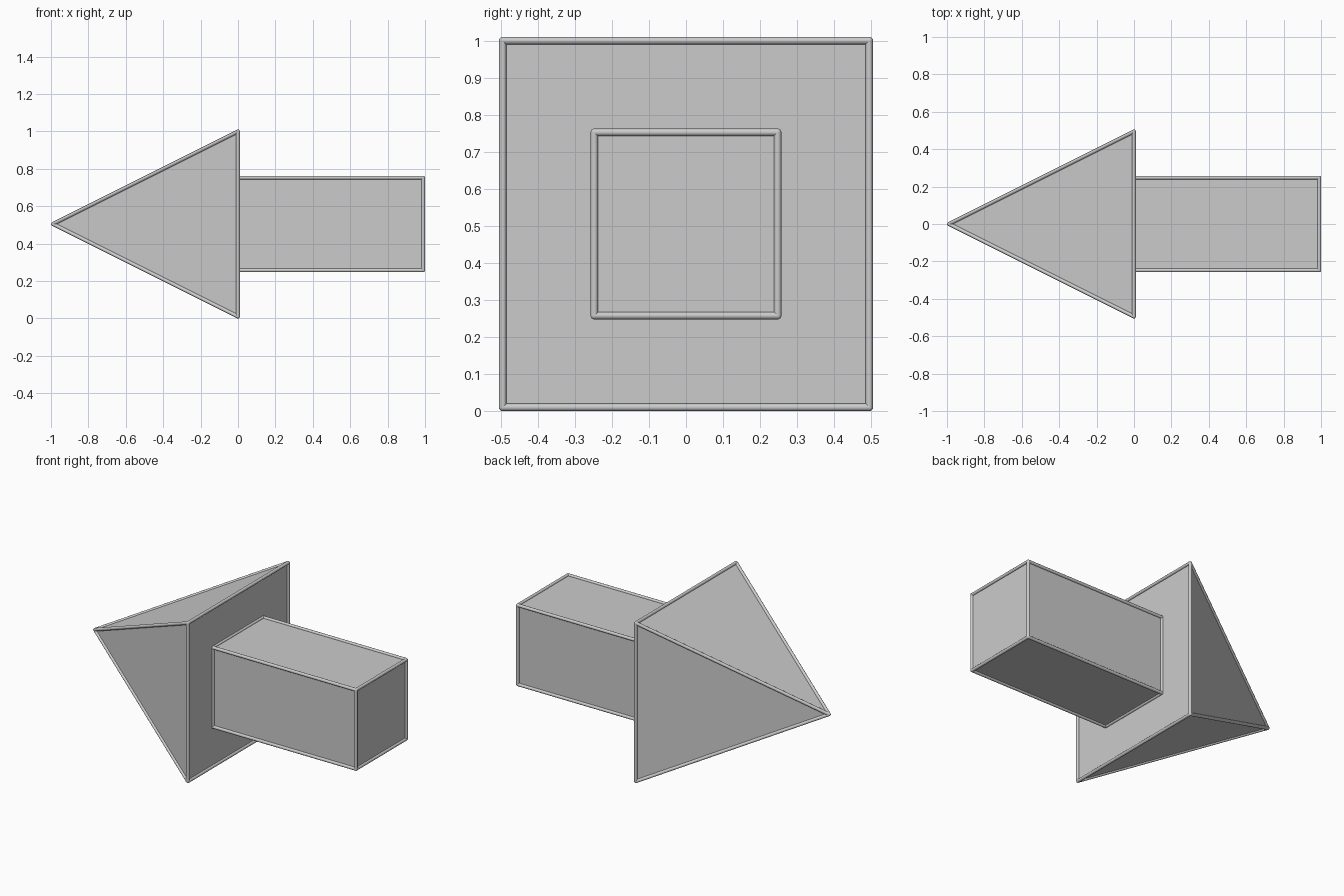
import bpy, bmesh
from mathutils import Vector

if "Cube" in bpy.data.objects:
    bpy.data.objects.remove(bpy.data.objects["Cube"])

R = 0.01      # radius of the edge trim
CZ = 0.505    # height of the arrow axis
L = 0.99      # length of each half


def square(x, h):
    return [Vector((x, y * h, CZ + z * h)) for y, z in ((-1, -1), (1, -1), (1, 1), (-1, 1))]


def make_object(name, bm):
    bmesh.ops.recalc_face_normals(bm, faces=bm.faces[:])
    mesh = bpy.data.meshes.new(name)
    bm.to_mesh(mesh)
    bm.free()
    obj = bpy.data.objects.new(name, mesh)
    bpy.context.collection.objects.link(obj)
    return obj


def add_rod(bm, a, b):
    d = b - a
    rod = bmesh.ops.create_cone(bm, cap_ends=False, segments=12, radius1=R, radius2=R, depth=d.length)
    rot = d.to_track_quat('Z', 'Y').to_matrix().to_4x4()
    rot.translation = (a + b) / 2
    bmesh.ops.transform(bm, matrix=rot, verts=rod["verts"])


def build(name, points):
    # Flat-faced solid
    bm = bmesh.new()
    for p in points:
        bm.verts.new(p)
    bmesh.ops.convex_hull(bm, input=bm.verts[:])
    bmesh.ops.dissolve_limit(bm, angle_limit=0.01, verts=bm.verts[:], edges=bm.edges[:])
    edges = [tuple(v.co.copy() for v in e.verts) for e in bm.edges]
    make_object(name, bm)

    # Round trim along every edge, with ball corners
    bm = bmesh.new()
    for a, b in edges:
        add_rod(bm, a, b)
    for p in points:
        ball = bmesh.ops.create_uvsphere(bm, u_segments=12, v_segments=8, radius=R)
        bmesh.ops.translate(bm, vec=p, verts=ball["verts"])
    for f in bm.faces:
        f.smooth = True
    make_object(name + "_edge_trim", bm)


# Pyramid head pointing left, square shaft to the right
build("arrow_head", square(0, 0.495) + [Vector((-L, 0, CZ))])
build("arrow_shaft", square(0, 0.2475) + square(L, 0.2475))
